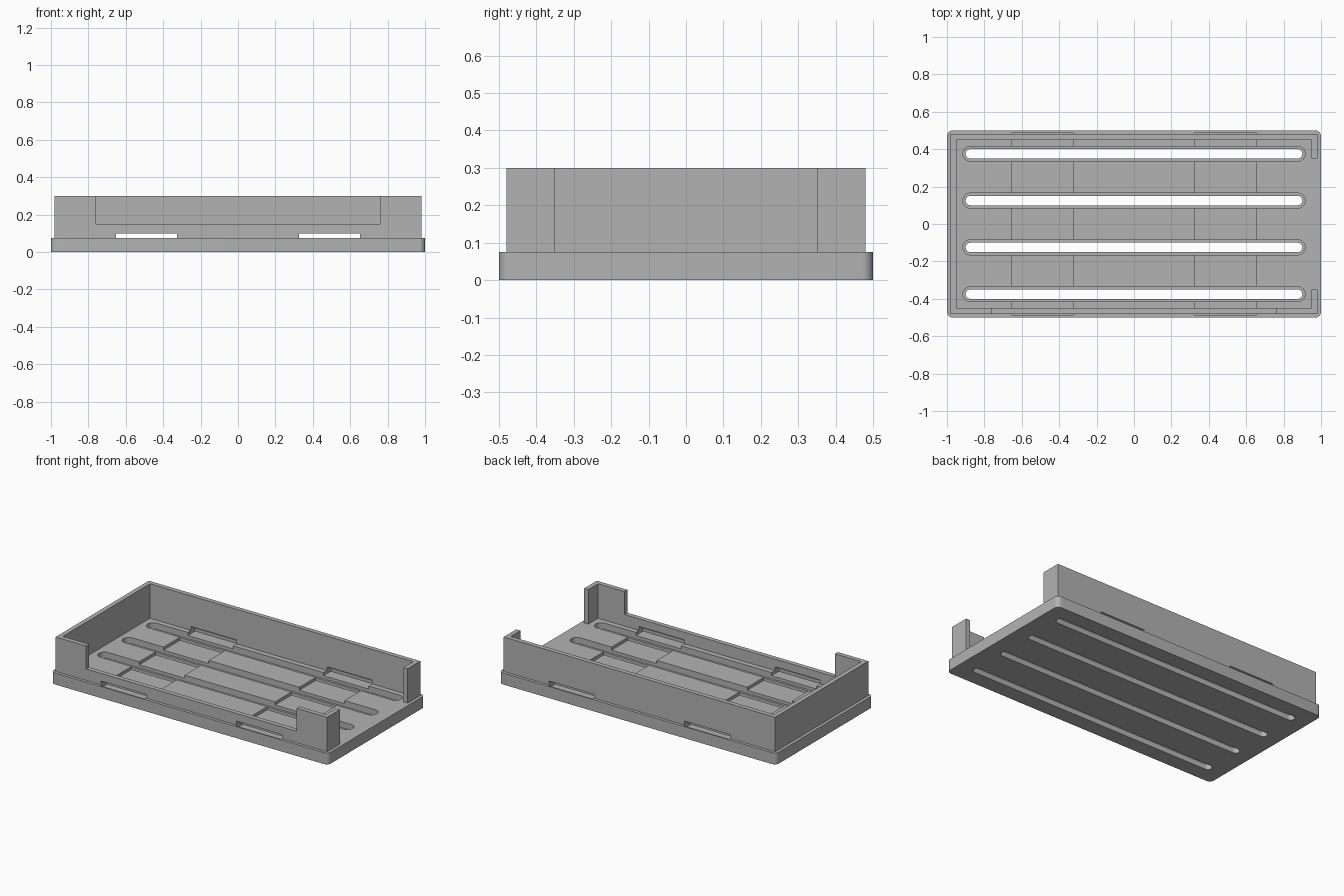
import bpy
import bmesh
from math import cos, sin, pi

cube = bpy.data.objects.get("Cube")
if cube:
    bpy.data.objects.remove(cube, do_unlink=True)

TOP = 0.075          # top of the base plate
CHANNEL = 0.055      # floor of the strap channels
LEDGE = 0.035        # ledge inside the stepped slots

grey = bpy.data.materials.new("plain grey")
grey.use_nodes = True
colour = (0.45, 0.45, 0.45, 1)
grey.diffuse_color = colour
grey.node_tree.nodes["Principled BSDF"].inputs["Base Color"].default_value = colour


def prism(name, outline, z0, z1):
    """Extrude a closed outline from z0 up to z1."""
    bm = bmesh.new()
    face = bm.faces.new([bm.verts.new((x, y, z0)) for x, y in outline])
    up = bmesh.ops.extrude_face_region(bm, geom=[face])["geom"]
    verts = [v for v in up if isinstance(v, bmesh.types.BMVert)]
    bmesh.ops.translate(bm, verts=verts, vec=(0, 0, z1 - z0))
    bmesh.ops.recalc_face_normals(bm, faces=bm.faces)
    mesh = bpy.data.meshes.new(name)
    bm.to_mesh(mesh)
    bm.free()
    mesh.materials.append(grey)
    obj = bpy.data.objects.new(name, mesh)
    bpy.context.collection.objects.link(obj)
    return obj


def rounded(hx, hy, r, cx=0, cy=0, steps=8):
    """Rounded rectangle outline; half sizes hx and hy, corner radius r."""
    points = []
    for k, (sx, sy) in enumerate([(1, 1), (-1, 1), (-1, -1), (1, -1)]):
        for i in range(steps + 1):
            a = (k + i / steps) * pi / 2
            points.append((cx + sx * (hx - r) + r * cos(a),
                           cy + sy * (hy - r) + r * sin(a)))
    return points


def box(hx, hy, cx=0, cy=0):
    return [(cx + sx * hx, cy + sy * hy)
            for sx, sy in [(1, 1), (-1, 1), (-1, -1), (1, -1)]]


def cut(target, cutter):
    """Subtract the cutter from the target, then discard the cutter."""
    cutter.hide_render = True
    mod = target.modifiers.new("cut", "BOOLEAN")
    mod.operation = "DIFFERENCE"
    mod.solver = "EXACT"
    mod.object = cutter
    bpy.ops.object.select_all(action="DESELECT")
    target.select_set(True)
    bpy.context.view_layer.objects.active = target
    bpy.ops.object.modifier_apply(modifier=mod.name)
    bpy.data.objects.remove(cutter, do_unlink=True)


# Base plate with rounded corners
base = prism("base_plate", rounded(1, 0.5, 0.03), 0, TOP)

# Upright wall on three sides, returning a little way round the open end
half = [(0.95, 0.35), (0.98, 0.35), (0.98, 0.48), (-0.98, 0.48)]
inner = [(-0.95, 0.45), (0.95, 0.45)]
outline = (half[1:] + [(x, -y) for x, y in reversed(half)]
           + [(x, -y) for x, y in reversed(inner)] + inner + half[:1])
walls = prism("surrounding_wall", outline, 0.06, 0.3)

# Low opening in the front wall
cut(walls, prism("front_opening_cutter", box(0.76, 0.1, 0, -0.5), 0.15, 0.4))

# Strap channels across the floor, passing through both long walls
for side in (-1, 1):
    for part in (base, walls):
        cut(part, prism("channel_cutter", box(0.163, 0.49, side * 0.49), CHANNEL, 0.1))

# Four long drainage slots, each with a wider step on top
for y in (-0.375, -0.125, 0.125, 0.375):
    cut(base, prism("step_cutter", rounded(0.915, 0.04, 0.0399, 0, y), LEDGE, 0.2))
    cut(base, prism("slot_cutter", rounded(0.9, 0.025, 0.0249, 0, y), -0.1, 0.2))

# Smooth the rounded corners, keep all other edges crisp
bpy.ops.object.select_all(action="DESELECT")
base.select_set(True)
bpy.context.view_layer.objects.active = base
bpy.ops.object.shade_smooth_by_angle(angle=pi / 6)
